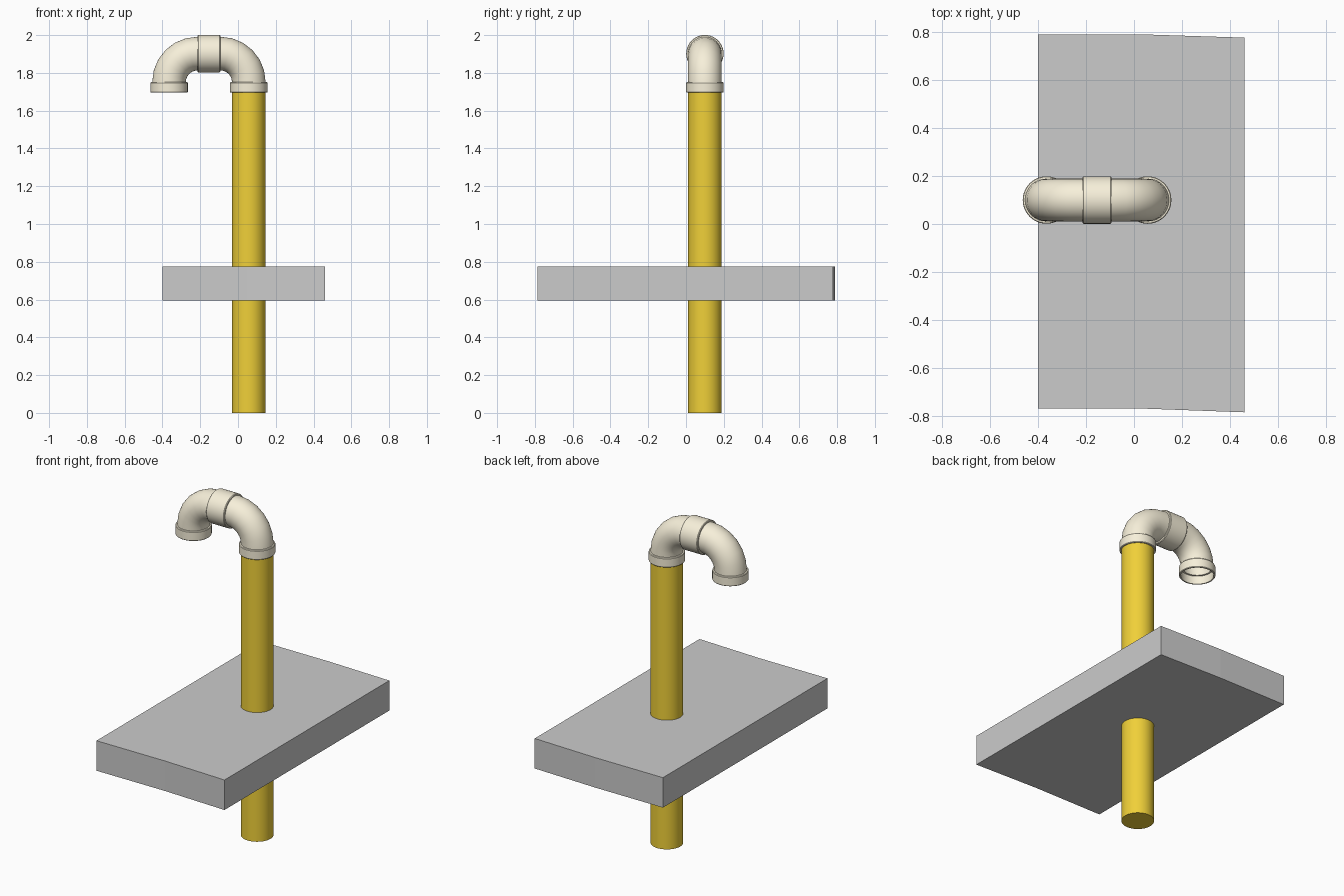
import bpy, bmesh, math
from mathutils import Vector

if "Cube" in bpy.data.objects:
    bpy.data.objects.remove(bpy.data.objects["Cube"])

CX, CY, Z_AXIS, MID = 0.057, 0.10, 1.902, -0.154
Z_MOUTH, Z_BEND, BEND_R = 1.695, 1.752, 0.15
SIDES = 40


def material(name, color):
    m = bpy.data.materials.new(name)
    m.diffuse_color = (*color, 1)
    m.use_nodes = True
    m.node_tree.nodes["Principled BSDF"].inputs["Base Color"].default_value = m.diffuse_color
    return m


def finish(name, bm, mat=None, smooth=True):
    bmesh.ops.recalc_face_normals(bm, faces=bm.faces)
    me = bpy.data.meshes.new(name)
    bm.to_mesh(me)
    bm.free()
    ob = bpy.data.objects.new(name, me)
    bpy.context.collection.objects.link(ob)
    if mat:
        me.materials.append(mat)
    if smooth:
        bpy.ops.object.select_all(action='DESELECT')
        ob.select_set(True)
        bpy.context.view_layer.objects.active = ob
        bpy.ops.object.shade_smooth_by_angle(angle=math.radians(35))
    return ob


def elbow(name, side, mat):
    """Hollow 90 degree elbow with a socket at each end; side=1 right, -1 left."""
    straight = Z_BEND - Z_MOUTH
    # stations along the path: (straight offset before the bend, bend angle, offset after)
    bend = [(straight, math.pi / 2 * i / 6, 0) for i in range(7)]
    end = MID + 0.211 - BEND_R - MID       # length of the socket at the top
    outer = [(0, 0, 0, .0965), (.003, 0, 0, .099), (straight - .005, 0, 0, .099),
             (straight - .001, 0, 0, .096)]
    outer += [(*b, .089) for b in bend]
    q = math.pi / 2
    outer += [(straight, q, .001, .096), (straight, q, .005, .099), (straight, q, end, .099)]
    inner = [(straight, q, end, .0895), (straight, q, .008, .0895)]
    inner += [(*b, .079) for b in reversed(bend)]
    inner += [(straight - .008, 0, 0, .079), (straight - .008, 0, 0, .0895), (0, 0, 0, .0895)]
    bm = bmesh.new()
    rings = []
    for before, a, after, r in outer + inner:
        # centre of the ring, drawn as the right elbow relative to the middle
        x = 0.211 - BEND_R * (1 - math.cos(a)) - after
        z = Z_MOUTH + before + BEND_R * math.sin(a)
        radial = Vector((math.cos(a), 0, math.sin(a)))
        ring = []
        for k in range(SIDES):
            t = 2 * math.pi * k / SIDES
            p = Vector((x, 0, z)) + r * (radial * math.cos(t) + Vector((0, 1, 0)) * math.sin(t))
            ring.append(bm.verts.new((MID + side * p.x, CY + p.y, p.z)))
        rings.append(ring)
    for i, a in enumerate(rings):
        b = rings[(i + 1) % len(rings)]
        for k in range(SIDES):
            n = (k + 1) % SIDES
            bm.faces.new((a[k], a[n], b[n], b[k]))
    return finish(name, bm, mat)


orange = material("orange_pipe", (0.87, 0.63, 0.04))
cream = material("cream_plastic", (0.93, 0.87, 0.70))

# Upright pipe
bm = bmesh.new()
bmesh.ops.create_cone(bm, cap_ends=True, segments=SIDES, radius1=.089, radius2=.089, depth=1.743)
bmesh.ops.translate(bm, verts=bm.verts, vec=(CX, CY, 1.743 / 2))
finish("upright_pipe", bm, orange)

# Return bend made of two elbows
elbow("right_elbow", 1, cream)
elbow("left_elbow", -1, cream)

# Slab with slightly kinked ends
bm = bmesh.new()
outline = [(-.40, -.77), (.05, -.77), (.46, -.785), (.46, .777), (.05, .79), (-.40, .79)]
face = bm.faces.new([bm.verts.new((x, y, .595)) for x, y in outline])
top = bmesh.ops.extrude_face_region(bm, geom=[face])["geom"]
bmesh.ops.translate(bm, verts=[v for v in top if isinstance(v, bmesh.types.BMVert)], vec=(0, 0, .18))
finish("slab", bm, smooth=False)
